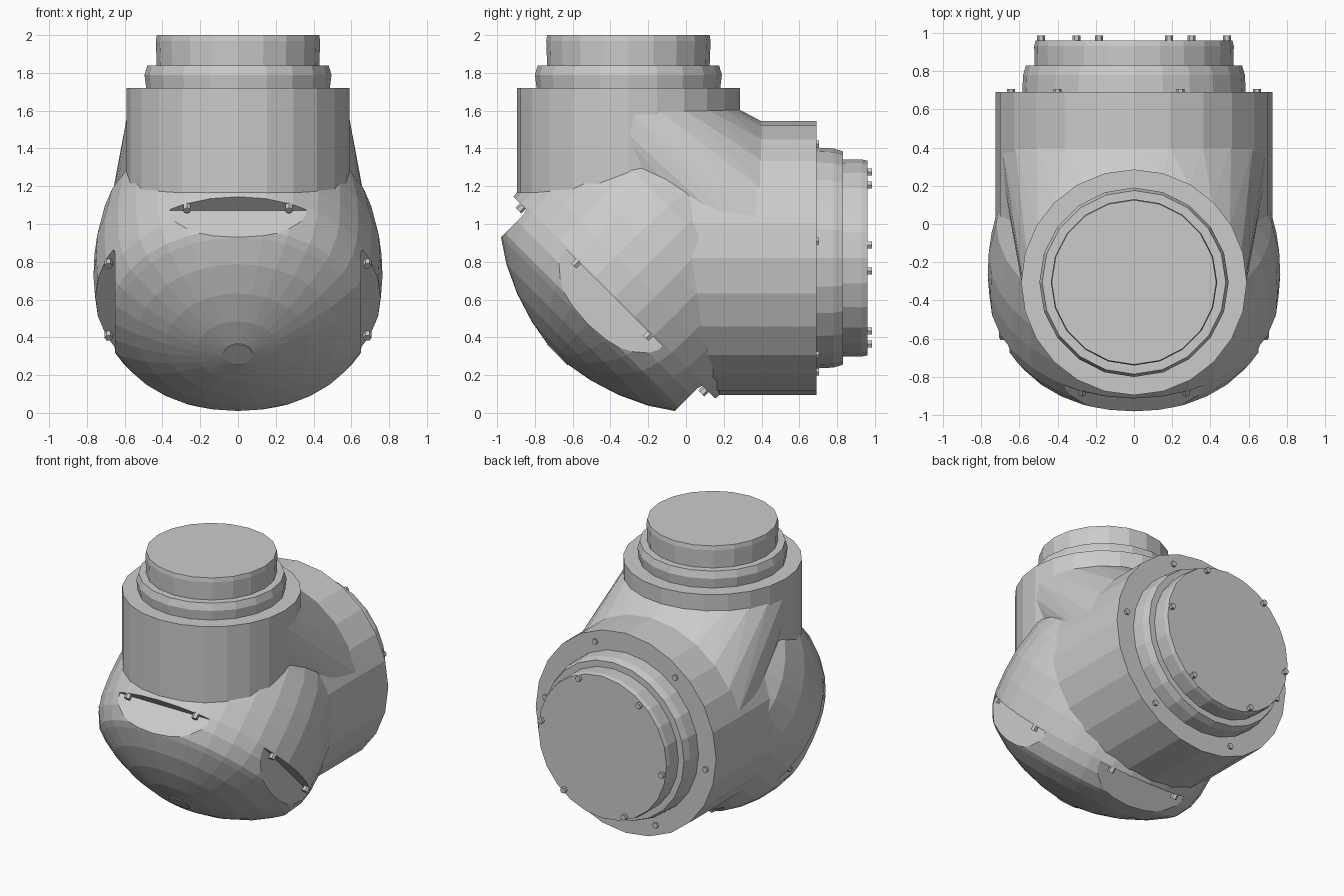
import bpy, bmesh
from math import sin, cos, pi, radians
from mathutils import Matrix, Vector

if "Cube" in bpy.data.objects:
    bpy.data.objects.remove(bpy.data.objects["Cube"])

T = Matrix.Translation
UP = T((0, -0.305, 0))                                             # vertical pipe frame
BACK = T((0, 0, 0.82)) @ Matrix.Rotation(radians(-90), 4, 'X')     # rear pipe frame
DIAG = T((0, -0.52, 0.47)) @ Matrix.Rotation(radians(-45), 4, 'X') # elbow dome frame


def finish(name, bm):
    bmesh.ops.recalc_face_normals(bm, faces=bm.faces[:])
    me = bpy.data.meshes.new(name)
    bm.to_mesh(me)
    bm.free()
    ob = bpy.data.objects.new(name, me)
    bpy.context.collection.objects.link(ob)
    return ob


def lathe(name, profile, frame, n=24):
    """Closed turned solid from (radius, height) pairs."""
    bm = bmesh.new()
    rings = [[bm.verts.new(frame @ Vector((r * cos(2 * pi * i / n), r * sin(2 * pi * i / n), h)))
              for i in range(n)] for r, h in profile]
    for a, b in zip(rings, rings[1:]):
        for i in range(n):
            j = (i + 1) % n
            bm.faces.new((a[i], a[j], b[j], b[i]))
    bm.faces.new(rings[0])
    bm.faces.new(rings[-1])
    return finish(name, bm)


def boolean(target, other, op):
    mod = target.modifiers.new(op, 'BOOLEAN')
    mod.operation, mod.solver, mod.object = op, 'EXACT', other
    bpy.context.view_layer.objects.active = target
    bpy.ops.object.modifier_apply(modifier=mod.name)
    bpy.data.objects.remove(other)


# Elbow housing: shallow dome and bulging body on the diagonal axis
body = lathe("elbow_housing", [(0.08, -0.225), (0.22, -0.20), (0.38, -0.15), (0.53, -0.08),
                               (0.65, 0.0), (0.685, 0.03), (0.735, 0.12), (0.757, 0.21),
                               (0.765, 0.36), (0.76, 0.52), (0.72, 0.74), (0.60, 0.95)], DIAG, 32)
upper = lathe("upper_pipe", [(0.59, 1.15), (0.59, 1.72)], UP)
rear = lathe("rear_pipe", [(0.725, 0.0), (0.725, 0.69)], BACK)

# Fillet between the two pipes: hull of one ring from each
bm = bmesh.new()
for frame, r, h in ((UP, 0.58, 1.61), (BACK, 0.718, 0.41)):
    for i in range(24):
        a = 2 * pi * i / 24
        bm.verts.new(frame @ Vector((r * cos(a), r * sin(a), h)))
bmesh.ops.convex_hull(bm, input=bm.verts[:])
fillet = finish("pipe_fillet", bm)
for part in (upper, rear, fillet):
    boolean(body, part, 'UNION')

# Four slots around the dome rim
for k in range(4):
    turn = DIAG @ Matrix.Rotation(k * pi / 2, 4, 'Z')
    bm = bmesh.new()
    bmesh.ops.create_cube(bm, size=1, matrix=turn @ T((0.80, 0, 0.10)) @ Matrix.Diagonal((0.30, 0.72, 0.199, 1)))
    boolean(body, finish("slot_cutter", bm), 'DIFFERENCE')
    for side in (-1, 1):
        lathe("slot_bolt", [(0.022, 0.165), (0.022, 0.205)], turn @ T((0.685, side * 0.27, 0)), 6)

# Plug at the dome apex
lathe("dome_plug", [(0.078, -0.23), (0.078, -0.21)], DIAG, 16)

# Stepped collars and end caps
lathe("upper_collar", [(0.485, 1.71), (0.495, 1.79), (0.48, 1.84)], UP, 20)
lathe("upper_cap", [(0.43, 1.83), (0.435, 1.97), (0.43, 2.0)], UP, 20)
lathe("rear_collar", [(0.585, 0.68), (0.58, 0.78), (0.565, 0.83)], BACK, 24)
lathe("rear_cap", [(0.52, 0.82), (0.522, 0.93), (0.515, 0.96)], BACK, 24)

# Bolt circles on the rear cap and rear flange
for name, r, y0, y1 in (("cap_bolt", 0.49, 0.95, 0.985), ("flange_bolt", 0.65, 0.68, 0.705)):
    for k in range(6):
        a = radians(8 + 60 * k)
        lathe(name, [(0.021, y0), (0.021, y1)], BACK @ T((r * cos(a), -r * sin(a), 0)), 6)
